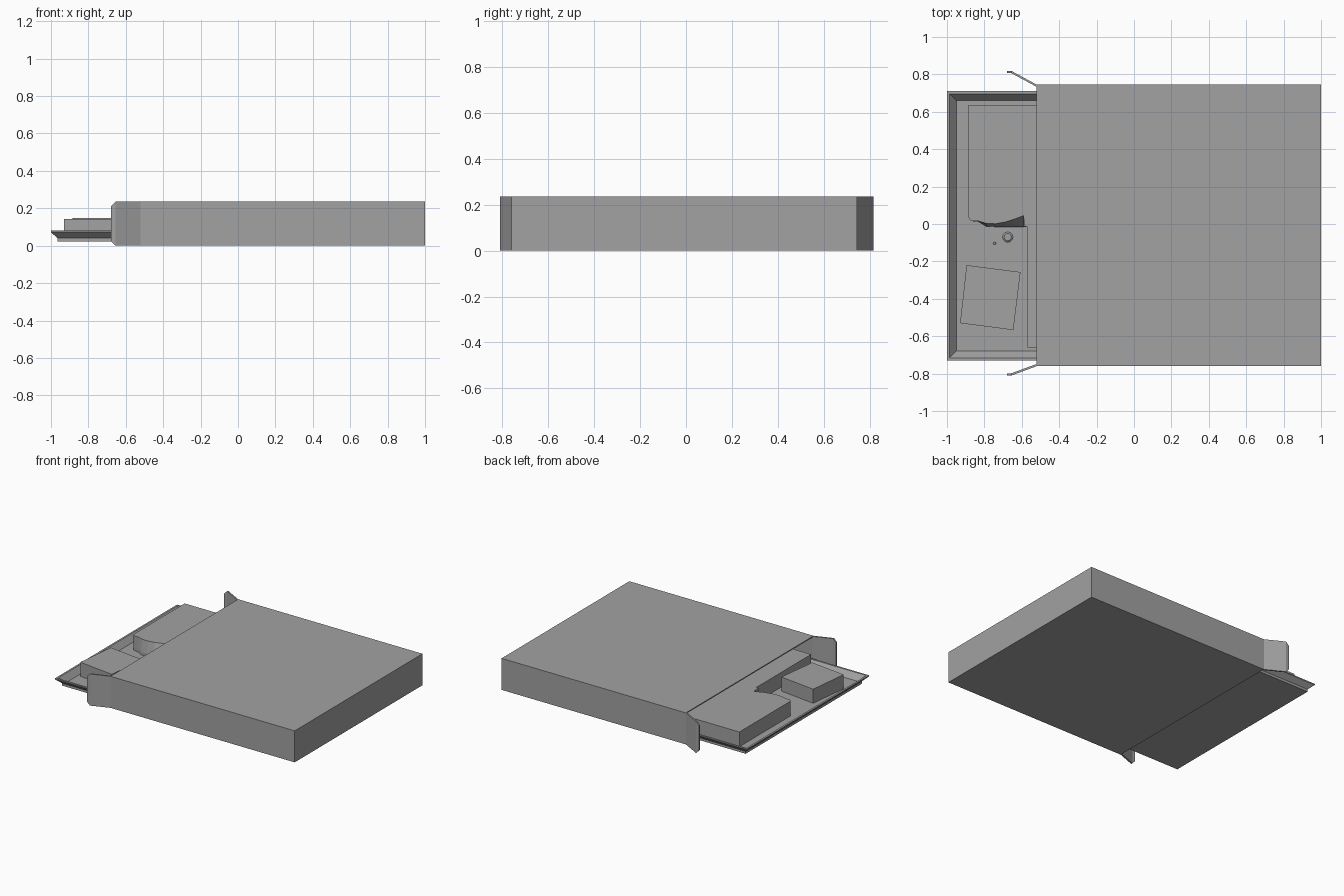
import bpy
import bmesh
from math import cos, sin, pi

cube = bpy.data.objects.get("Cube")
if cube:
    bpy.data.objects.remove(cube, do_unlink=True)

grey = bpy.data.materials.new("plain grey")
grey.use_nodes = True
colour = (0.36, 0.36, 0.36, 1)
grey.diffuse_color = colour
grey.node_tree.nodes["Principled BSDF"].inputs["Base Color"].default_value = colour


def loft(name, rings):
    """Skin a closed solid through matching loops of points, capping both ends."""
    bm = bmesh.new()
    loops = [[bm.verts.new(p) for p in ring] for ring in rings]
    for a, b in zip(loops, loops[1:]):
        for i in range(len(a)):
            j = (i + 1) % len(a)
            bm.faces.new((a[i], a[j], b[j], b[i]))
    bm.faces.new(loops[0])
    bm.faces.new(loops[-1])
    bmesh.ops.recalc_face_normals(bm, faces=bm.faces)
    mesh = bpy.data.meshes.new(name)
    bm.to_mesh(mesh)
    bm.free()
    mesh.materials.append(grey)
    obj = bpy.data.objects.new(name, mesh)
    bpy.context.collection.objects.link(obj)
    return obj


def at_height(outline, z):
    return [(x, y, z) for x, y in outline]


# Sleeve: a thin-walled carton open at one end
HEIGHT, MOUTH, Y0, Y1 = 0.235, -0.52, -0.76, 0.745


def sleeve_ring(x, t):
    return [(x, Y0 + t, t), (x, Y1 - t, t), (x, Y1 - t, HEIGHT - t), (x, Y0 + t, HEIGHT - t)]


WALL = 0.008
loft("sleeve", [sleeve_ring(1, 0), sleeve_ring(MOUTH, 0),
                sleeve_ring(MOUTH, WALL), sleeve_ring(1 - WALL, WALL)])


# Side flaps: bent outwards, with clipped tips
def flap(name, hinge_y, tip_y, side):
    stations = [(MOUTH, hinge_y, 0), (-0.655, tip_y, 0), (-0.68, tip_y, 0.025)]
    t = 0.012 * side
    loft(name, [[(x, y, clip), (x, y - t, clip),
                 (x, y - t, HEIGHT - clip), (x, y, HEIGHT - clip)]
                for x, y, clip in stations])


flap("front_flap", Y0, -0.81, -1)
flap("back_flap", Y1, 0.818, 1)


# Tray: shallow base with a flared rim, running into the sleeve
def tray_ring(inset, z):
    x0, x1, y0, y1 = -1 + inset, 0.9 - inset, -0.73 + inset, 0.71 - inset
    return at_height([(x0, y0), (x1, y0), (x1, y1), (x0, y1)], z)


loft("tray", [tray_ring(0.035, 0.022), tray_ring(0.035, 0.04), tray_ring(0, 0.072),
              tray_ring(0, 0.08), tray_ring(0.014, 0.08), tray_ring(0.05, 0.038)])

# L-shaped insert with a rounded corner and a sloping scoop in its inner edge
corner = [(-0.86 - 0.025 * cos(a), 0.04 - 0.025 * sin(a))
          for a in (0, pi / 6, pi / 3, pi / 2)]
start = [(0.85, 0.635), (-0.885, 0.635)] + corner
end = [(-0.57, -0.015), (-0.57, -0.66), (0.85, -0.66)]
scoop_top = [(-0.83, 0.015), (-0.79, 0.003), (-0.74, 0.001), (-0.69, 0.01),
             (-0.64, 0.026), (-0.59, 0.045), (-0.588, -0.014)]
scoop_low = [(-0.83, 0.012), (-0.79, -0.013), (-0.74, -0.015), (-0.69, -0.015),
             (-0.64, -0.015), (-0.59, -0.015), (-0.588, -0.015)]
loft("insert", [at_height(start + scoop_low + end, 0.036),
                at_height(start + scoop_low + end, 0.06),
                at_height(start + scoop_top + end, 0.148)])

# Small loose carton, turned slightly on the tray
carton = [(-0.93, -0.53), (-0.645, -0.567), (-0.607, -0.257), (-0.895, -0.22)]
loft("small_carton", [at_height(carton, 0.036), at_height(carton, 0.143)])


# Small button and pin lying on the tray
def button(name, x, y, r, top):
    circle = [(cos(i * pi / 6), sin(i * pi / 6)) for i in range(12)]
    loft(name, [at_height([(x + r * s * c, y + r * s * d) for c, d in circle], z)
                for s, z in ((1, 0.036), (1, top - 0.006), (0.7, top))])


button("button", -0.675, -0.07, 0.028, 0.052)
button("pin", -0.745, -0.103, 0.008, 0.046)
